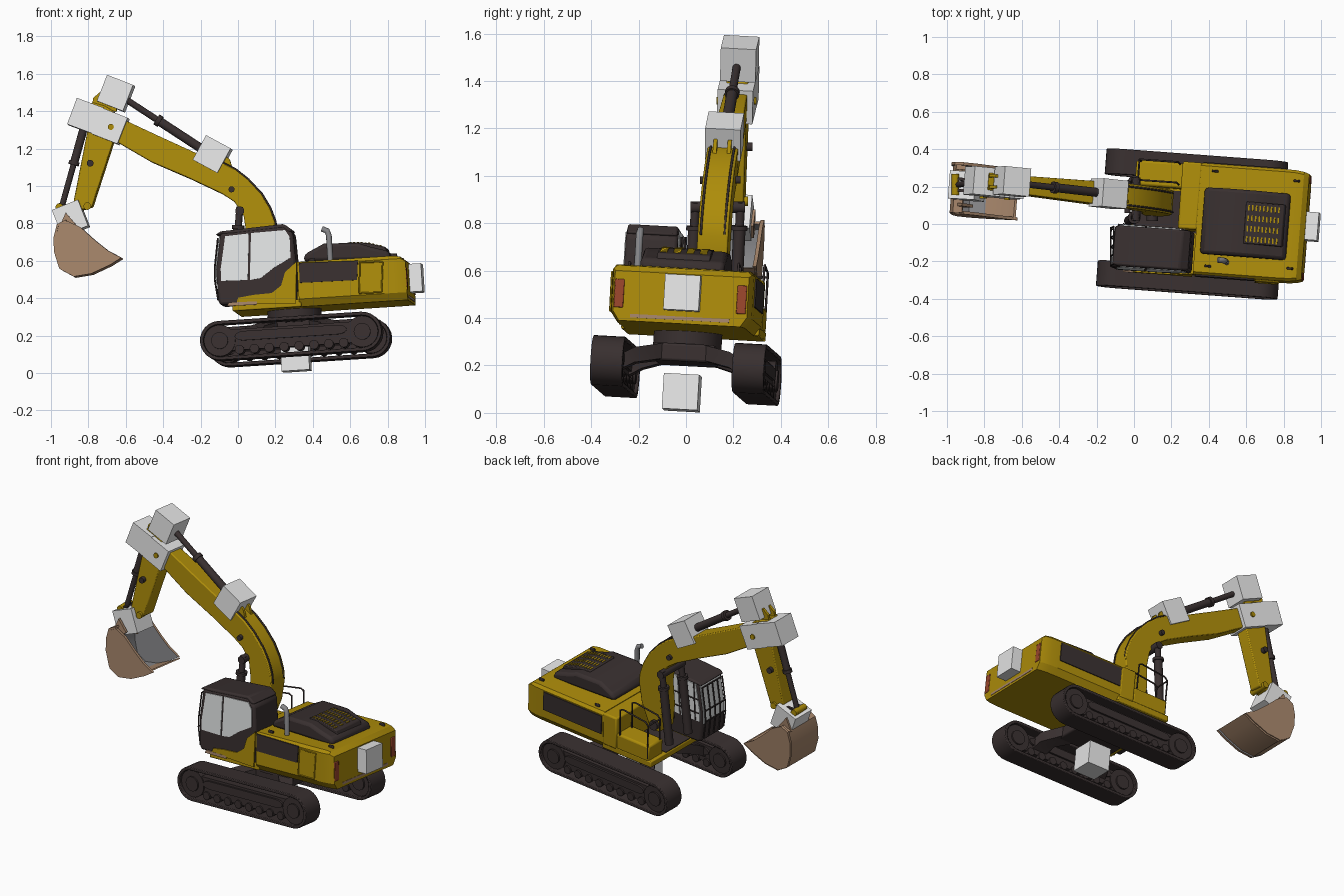
import bpy, bmesh, math
from mathutils import Vector, Matrix

if "Cube" in bpy.data.objects:
    bpy.data.objects.remove(bpy.data.objects["Cube"])

# ---------- frame: the whole machine is slightly yawed, pitched and rolled ----------
X = Vector((1, -.075, .065)).normalized()
Y = Vector((-.065, .06, 1)).cross(X).normalized()
Z = X.cross(Y)
O = Vector((.31, 0, .187))
M = Matrix.Translation(O) @ Matrix((X, Y, Z)).transposed().to_4x4()

def material(name, r, g, b):
    m = bpy.data.materials.new(name)
    m.diffuse_color = (r, g, b, 1)
    m.use_nodes = True
    m.node_tree.nodes["Principled BSDF"].inputs["Base Color"].default_value = m.diffuse_color
    return m

YELLOW = material("yellow_paint", .42, .265, .003)
DARK = material("dark_metal", .04, .029, .029)
WHITE = material("white_block", .8, .8, .8)
GLASS = material("pale_glass", .78, .8, .8)
TAN = material("tan_bucket", .38, .235, .145)
GREY = material("grey_steel", .25, .25, .26)
RED = material("red_lamp", .32, .06, .025)

def side(x, z, v):
    """Front-view position (x, z) at depth v -> tilted machine coordinates."""
    a, b = x - O.x - .075 * v, z - O.z + .06 * v
    u = (a + .065 * b) / 1.0042
    return Vector((u, v, b - .065 * u))

def finish(name, bm, mat, bevel=0):
    bmesh.ops.recalc_face_normals(bm, faces=bm.faces)
    me = bpy.data.meshes.new(name)
    bm.to_mesh(me)
    bm.free()
    ob = bpy.data.objects.new(name, me)
    bpy.context.collection.objects.link(ob)
    me.materials.append(mat)
    ob.matrix_world = M
    if bevel:
        mod = ob.modifiers.new("bevel", 'BEVEL')
        mod.width, mod.segments, mod.limit_method = bevel, 2, 'ANGLE'
    return ob

def loft(name, rings, mat, bevel=0):
    bm = bmesh.new()
    vs = [[bm.verts.new(p) for p in r] for r in rings]
    n = len(rings[0])
    for a, b in zip(vs, vs[1:]):
        for i in range(n):
            bm.faces.new((a[i], a[(i + 1) % n], b[(i + 1) % n], b[i]))
    bm.faces.new(vs[0])
    bm.faces.new(vs[-1])
    return finish(name, bm, mat, bevel)

def prism(name, pts, v0, v1, mat, bevel=0, taper=lambda u: 1):
    """Side profile in front-view coordinates, extruded across the machine."""
    mid, h = (v0 + v1) / 2, (v1 - v0) / 2
    loc = [side(x, z, mid) for x, z in pts]
    rings = [[Vector((p.x, mid + s * h * taper(p.x), p.z)) for p in loc] for s in (-1, 1)]
    return loft(name, rings, mat, bevel)

def box(name, u, v, w, mat, bevel=0):
    return loft(name, [[(a, v[0], w[0]), (a, v[1], w[0]), (a, v[1], w[1]), (a, v[0], w[1])] for a in u], mat, bevel)

def rod(name, a, b, r, mat, n=20):
    a, b = Vector(a), Vector(b)
    bm = bmesh.new()
    t = Matrix.Translation((a + b) / 2) @ (b - a).to_track_quat('Z', 'Y').to_matrix().to_4x4()
    bmesh.ops.create_cone(bm, cap_ends=True, segments=n, radius1=r, radius2=r, depth=(b - a).length, matrix=t)
    return finish(name, bm, mat)

def tube(name, pts, r, mat):
    cu = bpy.data.curves.new(name, 'CURVE')
    cu.dimensions, cu.bevel_depth, cu.bevel_resolution, cu.use_fill_caps = '3D', r, 2, True
    sp = cu.splines.new('POLY')
    sp.points.add(len(pts) - 1)
    for q, p in zip(sp.points, pts):
        q.co = (*p, 1)
    cu.materials.append(mat)
    ob = bpy.data.objects.new(name, cu)
    bpy.context.collection.objects.link(ob)
    ob.matrix_world = M

def stadium(L, r, n=12):
    """Rounded track outline: half length L, end radius r."""
    return [((L - r) * s + r * math.sin(t) * s, r * math.cos(t) * s)
            for s in (1, -1) for t in [math.pi * i / n for i in range(n + 1)]]

# ---------- tracks and undercarriage ----------
for s, tag in ((-1, "near"), (1, "far")):
    c, hw, w0 = s * .3, .068, -.008
    bm = bmesh.new()
    outer, inner = stadium(.488, .105), stadium(.469, .086)
    n = len(outer)
    quad = [[bm.verts.new((u, c + k * hw, w + w0)) for u, w in ring]
            for ring, k in ((outer, -1), (outer, 1), (inner, 1), (inner, -1))]
    for a, b in zip(quad, quad[1:] + quad[:1]):
        for i in range(n):
            bm.faces.new((a[i], a[(i + 1) % n], b[(i + 1) % n], b[i]))
    finish(tag + "_track_belt", bm, DARK, .004)
    loft(tag + "_track_frame", [[(u, c + k * .045, w * .75 + w0) for u, w in stadium(.4, .075)] for k in (-1, 1)], DARK)
    loft(tag + "_frame_rail", [[(u, c + k * .058, w * .5 + .01) for u, w in stadium(.3, .05)] for k in (-1, 1)], DARK)
    for u in (-.383, .383):
        rod(tag + "_track_wheel", (u, c - .052, w0), (u, c + .052, w0), .084, DARK, 28)
        rod(tag + "_wheel_hub", (u, c - .062, w0), (u, c + .062, w0), .045, DARK)
    for i in range(8):
        u = -.28 + .08 * i
        rod(tag + "_track_roller", (u, c - .055, -.062), (u, c + .055, -.062), .025, DARK, 14)
    # splayed leg pairs joining the centre frame to the tracks
    for k in (-1, 1):
        loft(tag + "_frame_leg", [[(k * (a - b), s * v, w - .03), (k * (a + b), s * v, w - .03), (k * (a + b), s * v, w + .035),
             (k * (a - b), s * v, w + .035)] for a, b, v, w in ((.1, .06, .08, .06), (.2, .05, .2, .03), (.22, .05, .27, -.01))], DARK)
box("centre_frame", (-.17, .17), (-.13, .13), (.02, .095), DARK, .01)
rod("slew_ring", (0, 0, .08), (0, 0, .16), .145, DARK, 40)

# ---------- upper body ----------
section = ((-.262, .15), (-.29, .19), (-.29, .372), (-.275, .39), (.295, .39), (.31, .372), (.31, .19), (.282, .15))
stations = ((.05, 1, 0), (.5, 1, 0), (.56, .995, 0), (.603, .975, .006), (.63, .945, .03))
loft("engine_house", [[(u, .01 + (v - .01) * s, min(w, .39 - d)) for v, w in section] for u, s, d in stations], YELLOW)
box("deck", (-.31, .06), (-.28, .305), (.15, .19), YELLOW, .006)
box("deck_floor", (-.305, .05), (-.06, .16), (.186, .194), DARK)
box("house_front", (-.05, .055), (-.05, .31), (.18, .388), YELLOW, .01)
box("far_toolbox", (-.29, -.045), (.17, .305), (.18, .285), YELLOW, .012)
prism("engine_hood", [(.36, .59), (.37, .63), (.47, .685), (.65, .69), (.72, .668), (.82, .645), (.83, .6)],
      -.178, .178, DARK, .018)
loft("hood_grille", [[(u, v, w) for u, w in ((.3, .44), (.315, .488), (.42, .478), (.515, .45), (.53, .4))]
                     for v in (-.11, .115)], DARK, .005)
for i in range(4):
    for j in range(9):
        u, v = .325 + .02 * j, -.1 + .056 * i
        w = .4895 - .095 * (u - .315) - max(0, u - .42) * .2
        box("grille_slat", (u, u + .008), (v, v + .03), (w - .02, w + .001), YELLOW)
panel = [(.325, .592), (.642, .604), (.638, .5), (.33, .485)]
prism("near_side_panel", panel, -.296, -.288, DARK)
loft("far_side_panel", [[(u, v, w) for u, w in ((.06, .245), (.5, .245), (.5, .365), (.06, .365))] for v in (.307, .316)], DARK)
door = [(.652, .595), (.775, .598), (.77, .435), (.65, .43)]
prism("vent_door", door, -.297, -.288, YELLOW)
for i in range(4):
    tube("vent_door_frame", [side(*door[i], -.297), side(*door[(i + 1) % 4], -.297)], .004, YELLOW)
for v in (-.272, .247):
    box("rear_lamp", (.6, .634), (v, v + .04), (.205, .325), RED, .004)
box("rear_stripe", (.62, .632), (-.2, .22), (.165, .18), TAN)
prism("near_stripe", [(-.06, .36), (.1, .368), (.1, .385), (-.05, .38)], -.293, -.284, TAN)
for u, v in ((.11, -.24), (.11, .27), (.55, -.22), (.55, .25)):
    box("lifting_eye", (u, u + .035), (v - .006, v + .006), (.385, .405), DARK, .004)
tube("exhaust_pipe", [(.225, -.212, .38), (.225, -.212, .525), (.217, -.212, .55), (.19, -.212, .562)], .0155, GREY)
for v in (.19, .3):
    tube("deck_handrail", [(-.28, v, .2), (-.28, v, .42), (-.26, v, .44), (-.09, v, .46), (-.07, v, .45), (-.07, v, .28)], .005, DARK)
tube("handrail_bar", [(-.28, .19, .42), (-.28, .3, .42)], .005, DARK)

# ---------- cab ----------
prism("cab", [(-.10, .385), (-.112, .55), (-.09, .745), (.25, .785), (.3, .745), (.315, .6), (.31, .375), (-.09, .36)],
      -.285, -.065, DARK, .014)
prism("cab_roof", [(-.118, .735), (-.09, .755), (.25, .795), (.3, .76), (.27, .745)], -.282, -.068, DARK, .01)
win_front = [(-.072, .735), (.055, .75), (.05, .5), (-.092, .495), (-.095, .56)]
win_rear = [(.067, .752), (.25, .768), (.275, .73), (.28, .62), (.19, .565), (.12, .51), (.062, .5)]
for v in (-.289, -.068):
    prism("cab_side_window", win_front, v, v + .007, GLASS)
    prism("cab_side_window", win_rear, v, v + .007, GLASS)
prism("windscreen", [(-.113, .48), (-.118, .55), (-.098, .73), (-.09, .73), (-.105, .55), (-.105, .48)], -.268, -.082, GLASS)
prism("cab_lower_paint", [(-.01, .375), (.0, .405), (.08, .42), (.18, .43), (.23, .47), (.25, .54), (.312, .6), (.31, .375)],
      -.292, -.284, YELLOW)
# front guard bars
bars = [(-.108, .39), (-.127, .5), (-.127, .57), (-.112, .72)]
for i in range(5):
    tube("cab_guard_bar", [side(x, z, -.275 + .05 * i) for x, z in bars], .0045, DARK)
for x, z in bars[1:]:
    tube("cab_guard_rung", [side(x, z, -.278), side(x, z, -.072)], .0045, DARK)
for x in (-.06, 0, .13, .2):
    tube("side_guard_bar", [side(x, .5, -.058), side(x, .745, -.058)], .004, DARK)
for z in (.55, .64):
    tube("side_guard_rung", [side(-.09, z, -.058), side(.26, z + .015, -.058)], .004, DARK)

# ---------- boom, stick and cylinders ----------
C = .073
upper = [(-.70, 1.37), (-.6, 1.348), (-.4, 1.255), (-.18, 1.155), (-.09, 1.125), (-.02, 1.09), (.05, 1.035), (.125, .955),
         (.17, .88), (.197, .81), (.205, .75), (.19, .62), (.13, .46)]
lower = [(.06, .46), (.04, .6), (.045, .75), (.03, .84), (-.02, .915), (-.09, .96), (-.26, 1.04), (-.47, 1.13), (-.66, 1.24), (-.74, 1.29)]
prism("boom", upper + lower, C - .064, C + .066, YELLOW, .006, lambda u: 1 if u > -.35 else max(.72, 1 + (u + .35) * .5))
for v in (C - .05, C + .05):
    tube("boom_hose", [side(x, z + .004, v) for x, z in upper[4:11]], .005, DARK)
prism("stick", [(-.79, 1.45), (-.72, 1.43), (-.67, 1.4), (-.67, 1.25), (-.785, .89), (-.85, .87), (-.885, .92), (-.81, 1.31)],
      C - .046, C + .046, YELLOW, .006)

def across(name, x, z, h, r, mat):
    rod(name, side(x, z, C - h), side(x, z, C + h), r, mat)

def cylinder(name, a, b, v, r, split=.5):
    p, q = side(*a, v), side(*b, v)
    m = p.lerp(q, split)
    rod(name + "_barrel", p, m, r, DARK)
    rod(name + "_rod", m, q, r * .72, DARK)
    rod(name + "_collar", m.lerp(p, .04), m.lerp(q, .04), r * 1.3, DARK)

cylinder("stick_cylinder", (-.16, 1.175), (-.66, 1.5), C, .024, .55)
cylinder("bucket_cylinder", (-.82, 1.37), (-.955, .88), C, .022, .5)
for s in (-1, 1):
    cylinder("boom_cylinder", (-.03, .42), (.005, .89), C + s * .095, .026, .78)
across("boom_cylinder_pin", .005, .87, .115, .024, DARK)
across("boom_side_pin", -.04, .985, .085, .016, DARK)
across("stick_side_pin", -.8, 1.125, .07, .018, DARK)
across("stick_pivot_pin", -.69, 1.32, .083, .016, YELLOW)
across("boom_foot_pin", .095, .5, .09, .03, DARK)
across("link_pin", -.965, .89, .055, .02, YELLOW)
across("bucket_pin", -.815, .895, .062, .02, YELLOW)
for s in (-1, 1):
    a, b = C + s * .03 - .008, C + s * .03 + .008
    prism("stick_head_plate", [(-.79, 1.44), (-.785, 1.475), (-.75, 1.505), (-.7, 1.5), (-.65, 1.53), (-.66, 1.4)], a, b, YELLOW)
    prism("boom_lug", [(-.2, 1.14), (-.17, 1.21), (-.13, 1.21), (-.05, 1.145), (-.03, 1.08)], a, b, YELLOW)
    prism("bucket_link", [(-.985, .885), (-.96, .905), (-.83, .91), (-.83, .88), (-.965, .865)], a, b, DARK)
    prism("bucket_lug", [(-.965, .79), (-.95, .87), (-.9, .86), (-.85, .86), (-.84, .76)], a, b, TAN)

# ---------- bucket: curved shell and side plates, deep inner faces grey ----------
B = C - .012
curve = [(-.92, .815), (-.968, .79), (-.985, .72), (-.983, .645), (-.955, .555), (-.885, .517), (-.79, .533), (-.69, .58), (-.63, .618)]
mid = Vector((-.86, .66))
thin = [tuple(Vector(p) + (mid - Vector(p)).normalized() * .012) for p in curve]
rim = [(-.70, .655), (-.77, .71), (-.85, .782)]
parts = [prism("bucket_shell", curve + thin[::-1], B - .132, B + .132, TAN)]
for s in (-1, 1):
    parts.append(prism("bucket_side", curve + rim, B + s * .13 - .008, B + s * .13 + .008, TAN))
    prism("bucket_rib", [(-.965, .78), (-.93, .86), (-.87, .79), (-.92, .74)], B + s * .09 - .008, B + s * .09 + .008, TAN)
centre = side(-.84, .67, B)
for ob in parts:
    ob.data.materials.append(GREY)
    for f in ob.data.polygons:
        inward = f.normal.dot((centre - f.center).normalized()) > .3
        f.material_index = int(inward and f.center.x < centre.x + .08)

# ---------- white blocks ----------
blocks = (("under_block", .31, .085, -.012, 0), ("rear_block", .915, .505, .018, 0), ("boom_block", -.142, 1.17, C, 32),
          ("stick_cylinder_block", -.663, 1.498, C + .006, 25), ("stick_head_block", -.823, 1.375, C, 24),
          ("stick_pivot_block", -.692, 1.322, C, 25), ("bucket_block", -.902, .828, C, -18))
for name, x, z, v, ang in blocks:
    bm = bmesh.new()
    bmesh.ops.create_cube(bm, size=.15, matrix=Matrix.Translation(side(x, z, v)) @ Matrix.Rotation(math.radians(ang), 4, 'Y'))
    finish(name, bm, WHITE)

# smooth round parts, keep hard edges
for ob in bpy.data.objects:
    if ob.type == 'MESH':
        ob.select_set(True)
        bpy.context.view_layer.objects.active = ob
bpy.ops.object.shade_smooth_by_angle(angle=math.radians(30))
